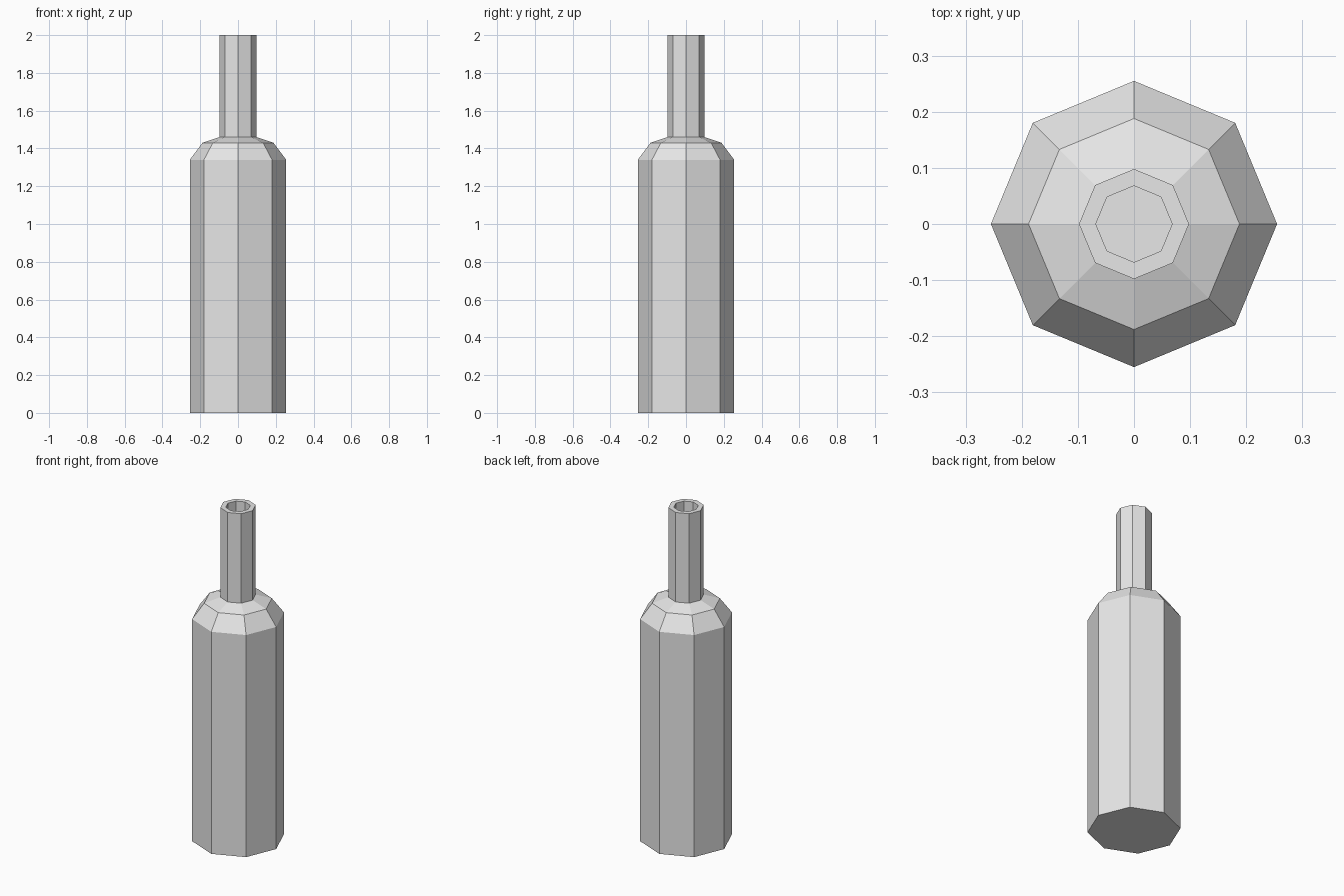
import bpy, bmesh
from math import cos, sin, pi

SIDES = 8

cube = bpy.data.objects.get("Cube")
if cube:
    bpy.data.objects.remove(cube, do_unlink=True)

# Single plain grey
grey = bpy.data.materials.new("light_grey")
grey.use_nodes = True
colour = (0.8, 0.8, 0.8, 1)
grey.diffuse_color = colour
grey.node_tree.nodes["Principled BSDF"].inputs["Base Color"].default_value = colour


def lathe(name, profile, material):
    """Turn a (radius, height) profile into a faceted solid with capped ends."""
    bm = bmesh.new()
    angles = [2 * pi * i / SIDES for i in range(SIDES)]
    rings = [[bm.verts.new((r * cos(a), r * sin(a), z)) for a in angles]
             for r, z in profile]
    for low, high in zip(rings, rings[1:]):
        for i in range(SIDES):
            j = (i + 1) % SIDES
            bm.faces.new((low[i], low[j], high[j], high[i]))
    bm.faces.new(rings[0][::-1])
    bm.faces.new(rings[-1])
    bmesh.ops.recalc_face_normals(bm, faces=bm.faces)
    mesh = bpy.data.meshes.new(name)
    bm.to_mesh(mesh)
    bm.free()
    mesh.materials.append(material)
    obj = bpy.data.objects.new(name, mesh)
    bpy.context.collection.objects.link(obj)
    return obj


# Body, sloped shoulder, neck, rim and the bore down the neck
lathe("bottle", [
    (0.255, 0.0), (0.255, 1.34),
    (0.188, 1.43), (0.098, 1.46),
    (0.098, 2.0), (0.068, 2.0),
    (0.068, 1.46),
], grey)
